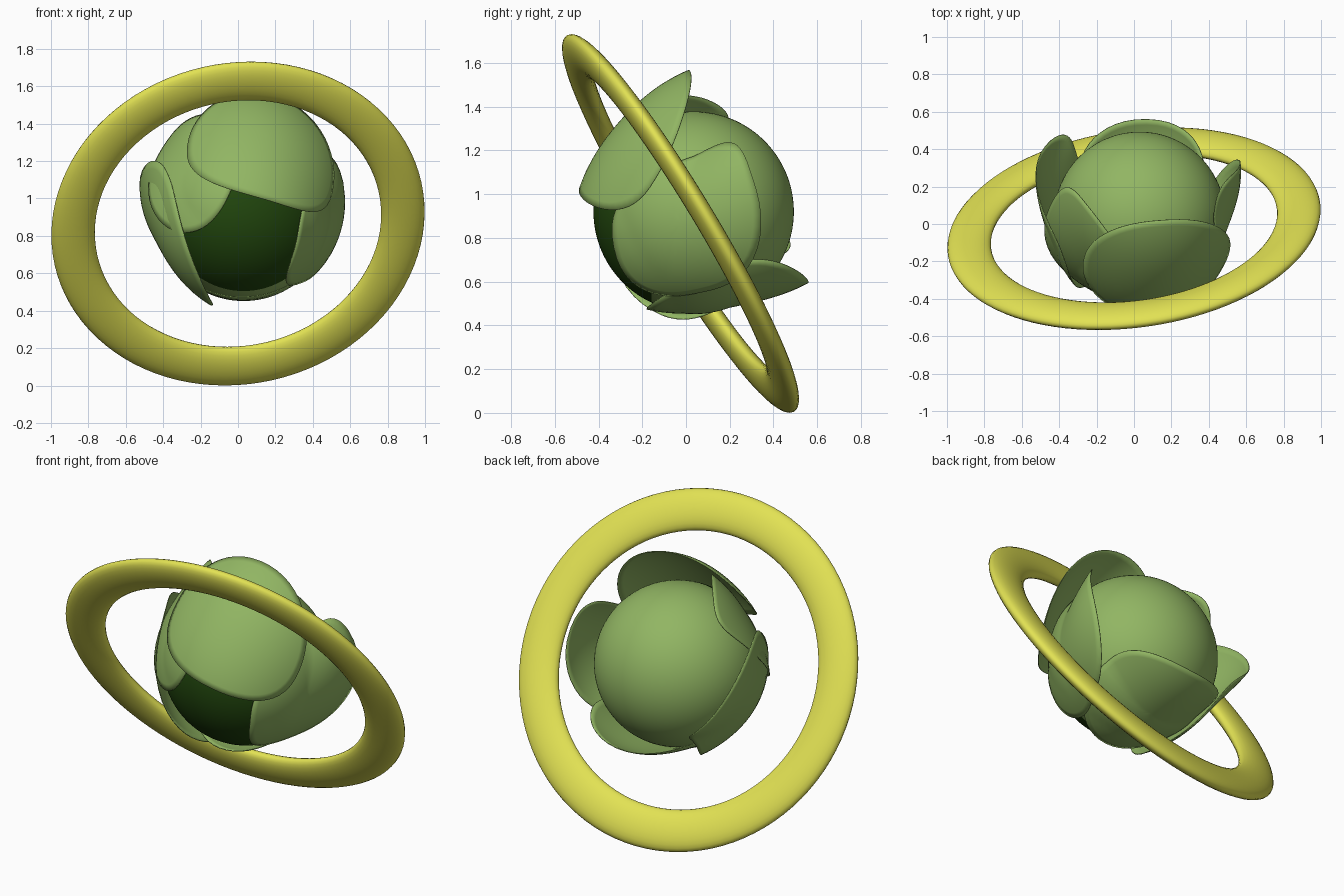
import bpy, bmesh, math
from mathutils import Matrix, Vector

cube = bpy.data.objects.get("Cube")
if cube:
    bpy.data.objects.remove(cube)

CENTER = Vector((0.03, 0.035, 0.92))
HEAD_RADIUS = 0.458


def material(name, rgb):
    mat = bpy.data.materials.new(name)
    mat.use_nodes = True
    color = (*rgb, 1.0)
    mat.diffuse_color = color
    mat.node_tree.nodes["Principled BSDF"].inputs["Base Color"].default_value = color
    return mat


leaf_green = material("leaf green", (0.285, 0.465, 0.125))
dark_green = material("dark green", (0.015, 0.06, 0.004))
ring_yellow = material("ring yellow", (0.76, 0.76, 0.088))


def make_object(name, bm, mats):
    mesh = bpy.data.meshes.new(name)
    for face in bm.faces:
        face.smooth = True
    bm.to_mesh(mesh)
    bm.free()
    obj = bpy.data.objects.new(name, mesh)
    bpy.context.collection.objects.link(obj)
    for mat in mats:
        mesh.materials.append(mat)
    return obj


# Round head with a dark front cap, poles facing front and back
bm = bmesh.new()
bmesh.ops.create_uvsphere(bm, u_segments=96, v_segments=72, radius=HEAD_RADIUS,
                          matrix=Matrix.Rotation(math.pi / 2, 4, "X"))
for face in bm.faces:
    face.material_index = int(face.calc_center_median().y < -0.2)
head = make_object("head", bm, [leaf_green, dark_green])
head.location = CENTER


def blend(u, v, mid, base, tip, side_a, side_b):
    """Quadratic patch through a middle and four rim values."""
    return (mid + (tip - base) * (u / 2) + ((tip + base) / 2 - mid) * u * u
            + (side_b - side_a) * (v / 2) + ((side_a + side_b) / 2 - mid) * v * v)


def leaf(name, base, tip, side_a, side_b, mid_radius, min_radius, squareness, taper=0):
    rim = [Vector(p) - CENTER for p in (base, tip, side_a, side_b)]
    dirs = [p.normalized() for p in rim]
    radii = [p.length for p in rim]
    mid_dir = sum(dirs, Vector()).normalized()

    def point(rho, angle):
        c, s = math.cos(angle), math.sin(angle)
        u = rho * math.copysign(abs(c) ** (2 / squareness), c)
        v = rho * math.copysign(abs(s) ** (2 / squareness), s) * (1 - taper * u)
        direction = blend(u, v, mid_dir, *dirs).normalized()
        radius = max(min_radius, blend(u, v, mid_radius, *radii))
        return CENTER + direction * radius

    bm = bmesh.new()
    rings, segs = 14, 56
    middle = bm.verts.new(point(0, 0))
    loops = [[bm.verts.new(point(r / rings, math.tau * i / segs)) for i in range(segs)]
             for r in range(1, rings + 1)]
    for i in range(segs):
        j = (i + 1) % segs
        bm.faces.new((middle, loops[0][i], loops[0][j]))
        for inner, outer in zip(loops, loops[1:]):
            bm.faces.new((inner[i], outer[i], outer[j], inner[j]))
    bm.normal_update()
    if sum(f.normal.dot(mid_dir) * f.calc_area() for f in bm.faces) < 0:
        bmesh.ops.reverse_faces(bm, faces=bm.faces[:])
    obj = make_object(name, bm, [leaf_green])
    solid = obj.modifiers.new("thickness", "SOLIDIFY")
    solid.thickness = 0.005
    solid.offset = 0


# Wrapping leaves, each flaring away from the head at its tip
leaf("hood_leaf", (0.16, -0.48, 0.99), (0.14, 0.02, 1.56),
     (-0.27, -0.2, 1.28), (0.51, -0.14, 1.07), 0.535, 0.485, 2.15, 0.12)
leaf("upper_right_leaf", (-0.25, -0.34, 0.82), (-0.25, 0.1, 1.43),
     (0.0, -0.34, 1.2), (-0.45, 0.09, 1.18), 0.475, 0.464, 2.1)
leaf("right_leaf", (-0.155, -0.155, 0.47), (-0.47, 0.42, 0.88),
     (-0.38, -0.17, 1.14), (-0.29, 0.32, 0.62), 0.49, 0.478, 2.3)
leaf("left_leaf", (0.31, -0.33, 0.76), (0.56, 0.3, 1.09),
     (0.42, -0.01, 1.15), (0.34, 0.06, 0.55), 0.472, 0.467, 2.6)
leaf("bottom_leaf", (0.05, -0.18, 0.475), (0.07, 0.56, 0.6),
     (-0.3, 0.18, 0.62), (0.38, 0.2, 0.68), 0.469, 0.466, 2.2)

# Flattened ring tilted around the head
bm = bmesh.new()
major_steps, minor_steps = 96, 24
grid = []
for i in range(major_steps):
    a = math.tau * i / major_steps
    row = []
    for k in range(minor_steps):
        b = math.tau * k / minor_steps
        r = 0.888 + 0.117 * math.cos(b)
        row.append(bm.verts.new((r * math.cos(a), r * math.sin(a), 0.048 * math.sin(b))))
    grid.append(row)
for i in range(major_steps):
    here, ahead = grid[i], grid[(i + 1) % major_steps]
    for k in range(minor_steps):
        n = (k + 1) % minor_steps
        bm.faces.new((here[k], ahead[k], ahead[n], here[n]))
ring = make_object("ring", bm, [ring_yellow])
ring.location = (0, -0.025, 0.866)
ring.rotation_mode = "QUATERNION"
ring.rotation_quaternion = Vector((-0.12, 0.845, 0.51)).to_track_quat("Z", "Y")
